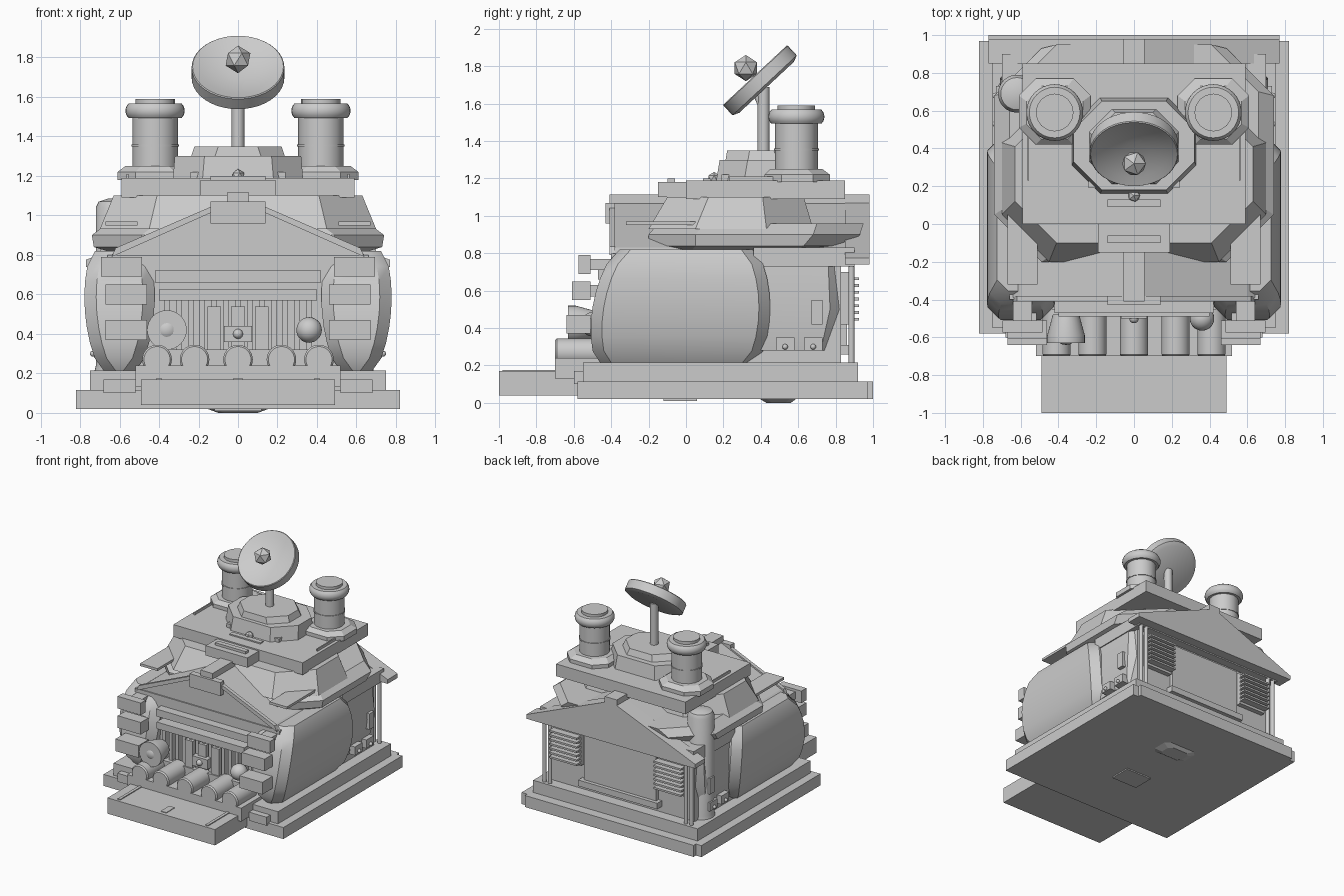
import bpy, bmesh, math
from mathutils import Vector

if "Cube" in bpy.data.objects:
    bpy.data.objects.remove(bpy.data.objects["Cube"], do_unlink=True)

grey = bpy.data.materials.new("plain grey")
grey.use_nodes = True
tone = (.6, .6, .6, 1)
grey.diffuse_color = tone
grey.node_tree.nodes["Principled BSDF"].inputs["Base Color"].default_value = tone
UP, BACK = Vector((0, 0, 1)), Vector((0, 1, 0))


def both(x):
    return (-x, x)


def finish(name, bm, smooth=False):
    bmesh.ops.recalc_face_normals(bm, faces=bm.faces)
    mesh = bpy.data.meshes.new(name)
    bm.to_mesh(mesh)
    bm.free()
    mesh.materials.append(grey)
    part = bpy.data.objects.new(name, mesh)
    bpy.context.collection.objects.link(part)
    if smooth:
        bpy.ops.object.select_all(action='DESELECT')
        part.select_set(True)
        bpy.context.view_layer.objects.active = part
        bpy.ops.object.shade_smooth_by_angle(angle=math.radians(35))


def bridge(name, rings, smooth=False):
    """Skin a stack of equal point rings and cap both ends."""
    bm = bmesh.new()
    loops = [[bm.verts.new(point) for point in ring] for ring in rings]
    count = len(loops[0])
    for low, high in zip(loops, loops[1:]):
        for i in range(count):
            j = (i + 1) % count
            bm.faces.new((low[i], low[j], high[j], high[i]))
    bm.faces.new(loops[0])
    bm.faces.new(loops[-1])
    finish(name, bm, smooth)


def box(name, half, front, back, bottom, top, at=(0,)):
    """Block of a given half width, repeated at each x in at."""
    for x in at:
        left, right = x - half, x + half
        bridge(name, [[(left, front, z), (right, front, z), (right, back, z), (left, back, z)]
                      for z in (bottom, top)])


def tier(name, levels, at=(0,), smooth=False):
    """Stack of chamfered rectangles: height, half width, front, back, chamfer."""
    for x in at:
        rings = []
        for z, half, front, back, cut in levels:
            left, right = x - half, x + half
            rings.append([(left + cut, front, z), (right - cut, front, z),
                          (right, front + cut, z), (right, back - cut, z),
                          (right - cut, back, z), (left + cut, back, z),
                          (left, back - cut, z), (left, front + cut, z)])
        bridge(name, rings, smooth)


def lathe(name, origin, profile, axis=UP, sides=32):
    """Revolve (radius, height) pairs about an axis."""
    turn = UP.rotation_difference(axis)
    angles = [math.tau * i / sides for i in range(sides)]
    bridge(name, [[Vector(origin) + turn @ Vector((r * math.cos(a), r * math.sin(a), h))
                   for a in angles] for r, h in profile], True)


def rod(name, start, end, radius):
    span = Vector(end) - Vector(start)
    lathe(name, start, [(radius, 0), (radius, span.length)], span.normalized(), sides=16)


def prism(name, outline, front, back):
    bridge(name, [[(x, y, z) for x, z in outline] for y in (front, back)])


def ball(name, place, radius, level=3):
    bm = bmesh.new()
    bmesh.ops.create_icosphere(bm, subdivisions=level, radius=radius)
    bmesh.ops.translate(bm, verts=bm.verts, vec=place)
    finish(name, bm, level > 1)


# Base slabs and front step
box("base_slab", .82, -.58, .97, .02, .115)
box("base_rear_edge", .77, .9, 1, .02, .115)
box("plinth", .75, -.55, .92, .1, .215)
box("plinth_corner", .08, -.6, -.5, .1, .17, at=both(.6))
box("front_step", .49, -1, -.5, .04, .17)
box("upper_step", .52, -.7, -.4, .13, .24)
box("step_mark", .025, -.97, -.86, .16, .175)
box("step_rail", .012, -.98, -.7, .16, .177, at=both(.4))
tier("underside_hatch", [(0, .1, .43, .56, .03), (.03, .18, .38, .6, .04)])
box("underside_plate", .12, -.12, .06, .01, .03)

# Body core and bulging side pods
box("body_core", .66, -.4, .83, .2, .8)
box("rear_soffit", .7, .36, .9, .73, .83)
pod = []
for i in range(9):
    t = i / 8
    swell = math.sin(math.pi * min(t, .999)) ** .5
    pod.append((.2 + .62 * t, .07 + .08 * swell + .05 * t,
                -.45 - .1 * swell + .1 * t, .35 + .1 * swell, .06))
tier("side_pod", pod, at=both(.6), smooth=True)
tier("rear_bulge", [(.28, .18, .3, .78, .06), (.5, .21, .3, .83, .06), (.75, .19, .3, .82, .06)],
     at=both(.5), smooth=True)
for y in (.53, .68):
    box("side_bracket", .03, y - .05, y + .05, .28, .35, at=both(.7))
    for x in both(.735):
        ball("bracket_bolt", (x, y, .3), .015)
box("side_panel", .03, .67, .73, .42, .55, at=both(.7))

# Front grille, lintel and bars
box("lintel", .42, -.47, -.38, .66, .72)
box("grille_rail", .4, -.49, -.4, .57, .625)
box("grille_sill", .4, -.48, -.4, .2, .32)
box("grille_bar", .014, -.45, -.39, .3, .6, at=[.06 * i for i in range(-6, 7)])
box("grille_panel", .035, -.47, -.4, .3, .54, at=(-.12, 0, .12))
box("grille_lock", .07, -.5, -.4, .36, .44)
ball("lock_knob", (0, -.5, .4), .025)
for x in (*both(.41), *both(.22), 0):
    lathe("front_drum", (x, -.7, .27), [(.066, 0), (.075, .01), (.075, .25)], BACK)

# Head lamps
lathe("lamp_ring", (-.36, -.63, .42), [(.075, 0), (.1, 0), (.1, .04), (.07, .15)], BACK)
ball("right_lamp", (-.36, -.57, .42), .07)
ball("left_lamp", (.36, -.5, .42), .065)

# Stacked plates beside the front
for x, front, z in ((.59, -.575, .74), (.565, -.61, .6), (.565, -.64, .42)):
    box("front_plate", .105, front, -.51, z - .05, z + .05, at=both(x))
    box("plate_mount", .05, front + .02, -.4, z - .03, z + .03, at=both(x))

# Gabled roof with a ridge beam
prism("gable_roof", [(-.4, .73), (.4, .73), (.64, .8), (.6, .83), (0, 1.09), (-.6, .83), (-.64, .8)],
      -.39, .86)
prism("rear_gable", [(-.77, .74), (.77, .74), (.77, .775), (0, 1.09), (-.77, .775)], .85, .98)
box("ridge_beam", .055, -.41, .98, 1, 1.115)
box("gable_block", .14, -.43, -.38, .96, 1.07)
for s in both(1):
    prism("gable_trim", [(s * .64, .79), (s * .62, .835), (s * .1, 1.06), (s * .1, 1.03)], -.41, -.38)
box("awning", .08, -.32, .08, .95, .97, at=both(.59))

# Chamfered roof tiers
tier("lower_tier", [(.8, .6, -.28, .8, .3), (.84, .73, -.2, .88, .25),
                    (.9, .74, -.2, .93, .25), (.96, .66, -.15, .95, .25)])
tier("middle_tier", [(.93, .7, -.2, .68, .25), (1.1, .63, -.1, .63, .22)])
box("roof_slab", .59, 0, .85, 1.09, 1.19)
box("slab_lip", .19, -.15, .02, 1.1, 1.18)
box("lip_slot", .14, -.1, -.06, 1.17, 1.2)
box("slab_slot", .14, .09, .13, 1.18, 1.2)
ball("roof_lamp", (0, .15, 1.2), .035, level=1)
box("roof_rod", .005, .23, .7, 1.18, 1.21, at=both(.56))
box("roof_foot", .04, .19, .26, 1.18, 1.22, at=both(.2))
tier("turret", [(1.18, .33, .16, .67, .15), (1.3, .32, .18, .65, .15)])
tier("turret_cap", [(1.29, .24, .21, .61, .12), (1.35, .22, .22, .59, .12)])

# Chimneys
tier("chimney_base", [(1.18, .19, .42, .77, .09), (1.22, .19, .42, .77, .09), (1.25, .15, .45, .73, .08)],
     at=both(.42))
cap = [(.1 + .05 * math.sin(math.pi * i / 8) ** .4, .1 * i / 8) for i in range(1, 8)]
for x in both(.42):
    rod("chimney", (x, .59, 1.2), (x, .59, 1.5), .115)
    rod("chimney_band", (x, .59, 1.35), (x, .59, 1.36), .12)
    lathe("chimney_cap", (x, .59, 1.48), cap)
    rod("chimney_lid", (x, .59, 1.5), (x, .59, 1.59), .1)

# Dish on its post
bowl = [(.23 * k / 5, .045 * (k / 5) ** 2) for k in (5, 4, 3, 2, 1)]
lathe("dish", (0, .4, 1.72), [(.2, -.045), (.235, -.03), (.235, .04)] + bowl,
      Vector((0, -.68, .73)).normalized(), sides=40)
ball("dish_feed", (0, .32, 1.79), .07, level=1)
rod("dish_post", (0, .415, 1.3), (0, .415, 1.69), .032)
rod("dish_brace", (0, .42, 1.54), (0, .37, 1.66), .015)

# Rear wall: panel, louvres, pipes and corner tank
box("rear_panel", .33, .8, .86, .3, .7)
box("rear_sill", .36, .8, .89, .26, .31)
box("louvre_back", .125, .8, .87, .42, .7, at=both(.475))
for i in range(7):
    z = .44 + .036 * i
    box("louvre_slat", .125, .86, .925, z, z + .015, at=both(.475))
for x in (*both(.62), *both(.67)):
    rod("rear_pipe", (x, .885, .2), (x, .885, .76), .016)
lathe("corner_tank", (-.62, .69, .2), [(.11, 0), (.1, .04), (.1, .84), (.085, .87), (.04, .885)])
